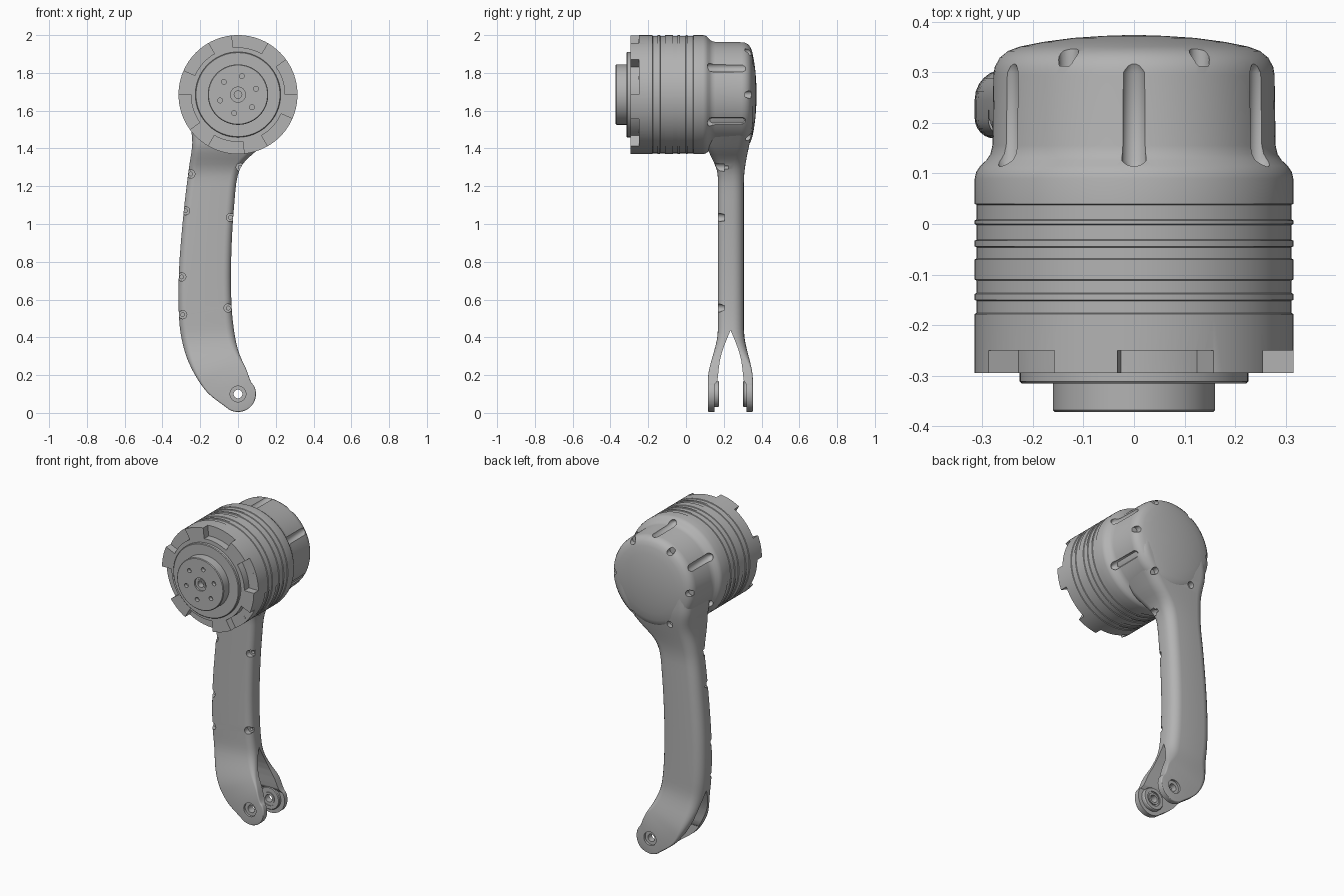
import bpy, bmesh, math
from mathutils import Vector

if "Cube" in bpy.data.objects:
    bpy.data.objects.remove(bpy.data.objects["Cube"], do_unlink=True)

AXIS_Z = 1.685
grey = bpy.data.materials.new("satin grey")
grey.use_nodes = True
grey.diffuse_color = (0.45, 0.45, 0.45, 1)
grey.node_tree.nodes["Principled BSDF"].inputs["Base Color"].default_value = (0.45, 0.45, 0.45, 1)


def polar(r, deg):
    """Point on the motor face, angle measured clockwise from the top."""
    a = math.radians(deg)
    return r * math.sin(a), AXIS_Z + r * math.cos(a)


def lathe(bm, profile, at, segs, ring=False):
    """Turn (radius, y) points around an axis parallel to y."""
    loops = []
    for r, y in profile:
        angles = [math.tau * i / segs for i in range(segs)]
        loops.append([bm.verts.new((at[0] + r * math.cos(a), y, at[1] + r * math.sin(a)))
                      for a in angles])
    pairs = list(zip(loops, loops[1:]))
    if ring:
        pairs.append((loops[-1], loops[0]))
    for p, q in pairs:
        for i in range(segs):
            j = (i + 1) % segs
            bm.faces.new((p[i], p[j], q[j], q[i]))


def sector(bm, r0, r1, y0, y1, mid, span, steps=10):
    """Curved block used to cut the notches of the flange."""
    rows = []
    for i in range(steps + 1):
        deg = mid + span * (i / steps - 0.5)
        (xa, za), (xb, zb) = polar(r0, deg), polar(r1, deg)
        rows.append([bm.verts.new(c) for c in
                     ((xa, y0, za), (xb, y0, zb), (xb, y1, zb), (xa, y1, za))])
    for p, q in zip(rows, rows[1:]):
        for i in range(4):
            j = (i + 1) % 4
            bm.faces.new((p[i], p[j], q[j], q[i]))
    bm.faces.new(rows[0])
    bm.faces.new(rows[-1])


def to_object(bm, name):
    bmesh.ops.remove_doubles(bm, verts=bm.verts, dist=0.00001)
    bmesh.ops.recalc_face_normals(bm, faces=bm.faces)
    me = bpy.data.meshes.new(name)
    bm.to_mesh(me)
    bm.free()
    me.materials.append(grey)
    ob = bpy.data.objects.new(name, me)
    bpy.context.scene.collection.objects.link(ob)
    return ob


def finish(ob, cutters=(), angle=32):
    """Apply the cuts, drop the cutters and shade smooth with sharp edges."""
    for c in cutters:
        c.hide_render = True
        mod = ob.modifiers.new("cut", 'BOOLEAN')
        mod.operation, mod.solver, mod.object = 'DIFFERENCE', 'EXACT', c
    if cutters:
        dg = bpy.context.evaluated_depsgraph_get()
        me = bpy.data.meshes.new_from_object(ob.evaluated_get(dg))
        ob.modifiers.clear()
        ob.data = me
        for c in cutters:
            bpy.data.objects.remove(c, do_unlink=True)
    ob.data.shade_smooth()
    ob.data.set_sharp_from_angle(angle=math.radians(angle))


def dimples(bm, angles):
    for deg in angles:
        lathe(bm, [(0, 0.312), (0.02, 0.312), (0.02, 0.42), (0, 0.42)], polar(0.258, deg), 20)


# Motor housing: hub, flange, ribbed barrel and domed rear cap
R, G = 0.315, 0.311
profile = [(0, -0.372), (0.156, -0.372), (0.16, -0.368), (0.16, -0.315),
           (0.222, -0.315), (0.226, -0.311), (0.226, -0.295), (R, -0.295)]
for start, end in ((-0.178, -0.15), (-0.138, -0.11), (-0.07, -0.044),
                   (-0.033, 0.0), (0.007, 0.04)):
    profile += [(R, start), (G, start + 0.002), (G, end - 0.002), (R, end)]
profile += [(R, 0.09), (0.312, 0.103), (0.304, 0.115), (0.292, 0.126), (0.284, 0.138),
            (0.28, 0.155), (0.278, 0.295), (0.275, 0.312), (0.266, 0.329), (0.25, 0.342),
            (0.225, 0.351), (0.18, 0.36), (0.12, 0.368), (0.06, 0.372), (0, 0.374)]
bm = bmesh.new()
lathe(bm, profile, (0, AXIS_Z), 96)
motor = to_object(bm, "motor_housing")

cut = bmesh.new()
for k in range(6):
    turn = 60 * k
    sector(cut, 0.25, 0.34, -0.32, -0.25, 12 + turn, 36)
    # Hub screw holes
    lathe(cut, [(0, -0.4), (0.013, -0.4), (0.013, -0.35), (0, -0.35)], polar(0.1, 12 + turn), 16)
    # Screw holes in the notch floors
    lathe(cut, [(0, -0.24), (0.01, -0.24), (0.01, -0.2505), (0, -0.2505)], polar(0.29, 12 + turn), 12)
    # Long channels on the cap, except where the arm joins
    if k != 3:
        lathe(cut, [(0, 0.094), (0.012, 0.106), (0.024, 0.125), (0.024, 0.3), (0.016, 0.316), (0, 0.323)],
              polar(0.288, turn), 20)
# Stepped centre bore
lathe(cut, [(0, -0.4), (0.04, -0.4), (0.04, -0.362), (0.03, -0.362), (0.03, -0.366),
            (0.02, -0.366), (0.02, -0.33), (0, -0.33)], (0, AXIS_Z), 32)
dimples(cut, range(30, 360, 60))
finish(motor, [to_object(cut, "motor_cutter")])


# Arm: rounded section swept down a curved outline to a round end
def ease(z, z0, z1, a, b):
    t = min(1, max(0, (z - z0) / (z1 - z0)))
    return a + (b - a) * t * t * (3 - 2 * t)


def front_y(z):
    return ease(z, 0.17, 0.44, 0.116, 0.169) if z < 0.8 else ease(z, 1.25, 1.44, 0.169, 0.108)


def back_y(z):
    return ease(z, 0.17, 0.44, 0.354, 0.306) if z < 0.8 else ease(z, 1.22, 1.58, 0.306, 0.356)


# Left and right outline points (x, z, x, z) from cap to fork
stations = [Vector(s) for s in (
    (-0.25, 1.66, 0.25, 1.66), (-0.255, 1.55, 0.23, 1.54), (-0.242, 1.43, 0.12, 1.41),
    (-0.262, 1.28, 0.01, 1.29), (-0.288, 1.06, -0.022, 1.08), (-0.312, 0.76, -0.037, 0.78),
    (-0.312, 0.5, -0.033, 0.55), (-0.286, 0.34, -0.015, 0.4), (-0.238, 0.22, 0.008, 0.31),
    (-0.164, 0.11, 0.042, 0.235))]
END, END_R = (0, 0.1), 0.095
for deg in (90, 72, 54, 38, 24, 12, 4):
    t = math.radians(deg)
    pts = []
    for side in (-1, 1):
        a = side * t - math.pi / 4
        pts += [END[0] + END_R * math.cos(a), END[1] + END_R * math.sin(a)]
    stations.append(Vector(pts))

dense = []
for i in range(len(stations) - 1):
    p0, p1 = stations[max(i - 1, 0)], stations[i]
    p2, p3 = stations[i + 1], stations[min(i + 2, len(stations) - 1)]
    for s in range(5):
        t = s / 5
        dense.append(0.5 * (2 * p1 + (p2 - p0) * t + (2 * p0 - 5 * p1 + 4 * p2 - p3) * t * t
                            + (3 * p1 - p0 - 3 * p2 + p3) * t ** 3))
dense.append(stations[-1])

bm = bmesh.new()
rings = []
for s in dense:
    left, right = Vector((s[0], 0, s[1])), Vector((s[2], 0, s[3]))
    width = (right - left).length
    across = (right - left) / width
    mid_z = (s[1] + s[3]) / 2
    ring = []
    for corner in range(4):
        at_right, at_back = corner in (1, 2), corner in (2, 3)
        rad = min(ease(mid_z, 0.15, 0.4, 0.008, 0.06 if at_back else 0.04), 0.45 * width)
        for k in range(7):
            a = math.radians(180 + 90 * corner + 15 * k)
            u = (width - rad if at_right else rad) + rad * math.cos(a)
            p = left + across * u
            edge = back_y(p.z) - rad if at_back else front_y(p.z) + rad
            p.y = edge + rad * math.sin(a)
            ring.append(bm.verts.new(p))
    rings.append(ring)
for p, q in zip(rings, rings[1:]):
    for i in range(len(p)):
        j = (i + 1) % len(p)
        bm.faces.new((p[i], p[j], q[j], q[i]))
bm.faces.new(rings[0])
bm.faces.new(rings[-1])
arm = to_object(bm, "arm")

# Slot that splits the fork
half = [(0.435, 0.001), (0.4, 0.016), (0.36, 0.032), (0.32, 0.046), (0.28, 0.056),
        (0.24, 0.062), (0.2, 0.066), (0.17, 0.07), (0.15, 0.085), (-0.1, 0.085)]
outline = [(0.236 - w, z) for z, w in half] + [(0.236 + w, z) for z, w in reversed(half)]
cut = bmesh.new()
face = cut.faces.new([cut.verts.new((-0.5, y, z)) for y, z in outline])
moved = bmesh.ops.extrude_face_region(cut, geom=[face])["geom"]
bmesh.ops.translate(cut, vec=(1, 0, 0), verts=[v for v in moved if isinstance(v, bmesh.types.BMVert)])
slot = to_object(cut, "slot_cutter")

# Counterbored screw holes along the arm, and the fork pin hole
cut = bmesh.new()
for spot in ((-0.25, 1.265), (-0.278, 1.07), (-0.298, 0.72), (-0.293, 0.52),
             (0.012, 1.3), (-0.04, 1.035), (-0.052, 0.555)):
    lathe(cut, [(0, 0.1), (0.022, 0.1), (0.022, 0.205), (0.01, 0.205), (0.01, 0.225), (0, 0.225)], spot, 20)
lathe(cut, [(0, 0.05), (0.042, 0.05), (0.042, 0.13), (0.023, 0.13), (0.023, 0.34),
            (0.042, 0.34), (0.042, 0.42), (0, 0.42)], END, 32)
dimples(cut, (150, 210))
finish(arm, [slot, to_object(cut, "hole_cutter")])

# Bearing pads inside the fork
for name, y0, y1 in (("front_fork_pad", 0.145, 0.175), ("rear_fork_pad", 0.327, 0.303)):
    tip = y1 + (y0 - y1) * 0.2
    bm = bmesh.new()
    lathe(bm, [(0.023, y0), (0.07, y0), (0.07, tip), (0.066, y1), (0.045, y1), (0.045, tip), (0.036, tip),
               (0.036, y1), (0.023, y1)], END, 40, ring=True)
    finish(to_object(bm, name))
